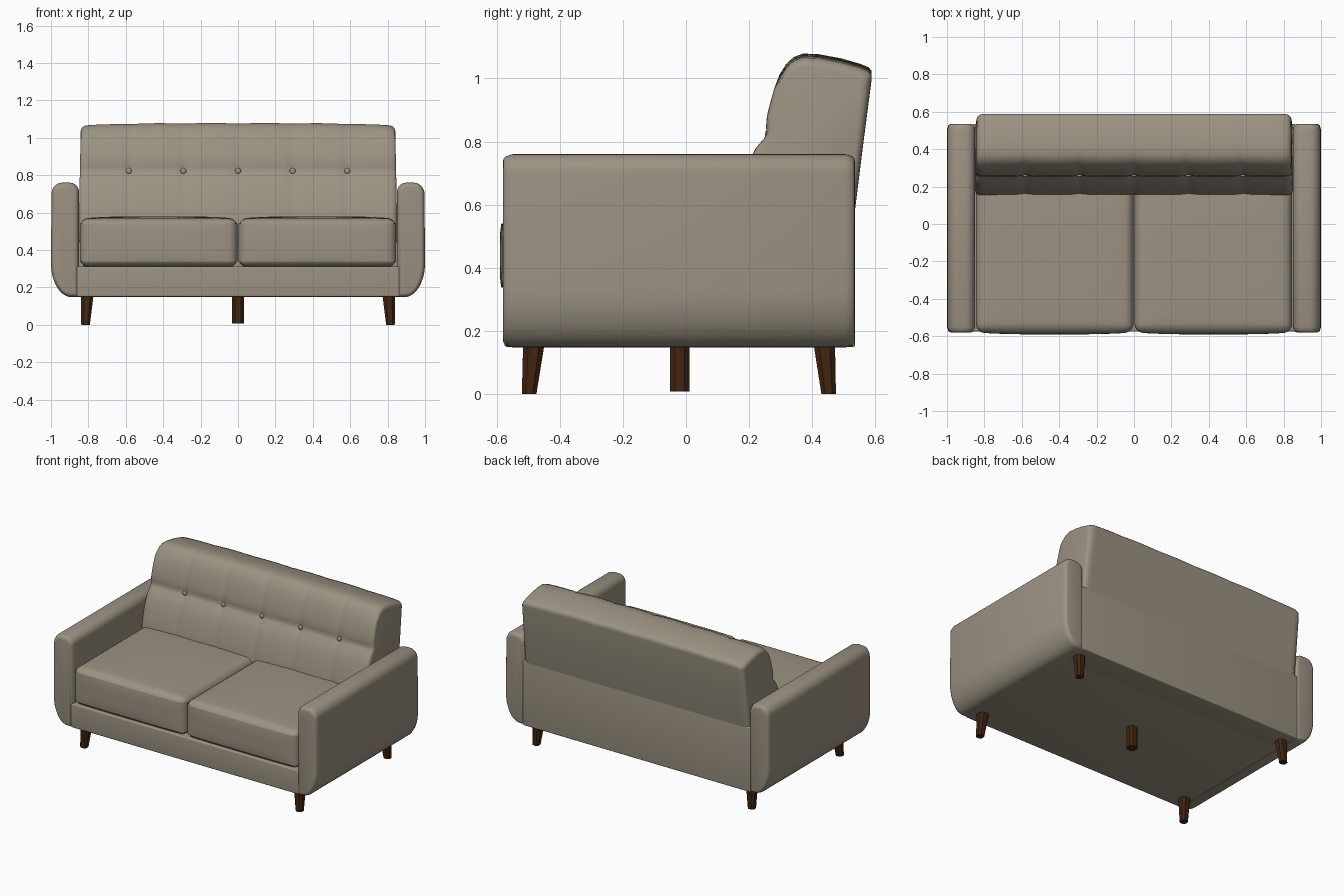
import bpy, bmesh, math
from mathutils import Vector

if "Cube" in bpy.data.objects:
    bpy.data.objects.remove(bpy.data.objects["Cube"])


def material(name, rgb):
    m = bpy.data.materials.new(name)
    m.use_nodes = True
    m.diffuse_color = (*rgb, 1)
    m.node_tree.nodes["Principled BSDF"].inputs["Base Color"].default_value = (*rgb, 1)
    return m


FABRIC = material("taupe_fabric", (0.33, 0.29, 0.222))
WOOD = material("dark_walnut", (0.055, 0.018, 0.005))


def finish(name, bm, mat, angle=40):
    bmesh.ops.recalc_face_normals(bm, faces=bm.faces)
    me = bpy.data.meshes.new(name)
    bm.to_mesh(me)
    bm.free()
    me.materials.append(mat)
    ob = bpy.data.objects.new(name, me)
    bpy.context.collection.objects.link(ob)
    bpy.ops.object.select_all(action="DESELECT")
    ob.select_set(True)
    bpy.context.view_layer.objects.active = ob
    bpy.ops.object.shade_smooth_by_angle(angle=math.radians(angle))
    return ob


def loft(name, rings, mat, angle=40):
    """Skin closed rings of points and cap both ends."""
    bm = bmesh.new()
    loops = [[bm.verts.new(p) for p in ring] for ring in rings]
    n = len(loops[0])
    for a, b in zip(loops, loops[1:]):
        for i in range(n):
            j = (i + 1) % n
            bm.faces.new((a[i], a[j], b[j], b[i]))
    bm.faces.new(loops[0])
    bm.faces.new(loops[-1])
    return finish(name, bm, mat, angle)


def shrink(profile, inset):
    """Pull a 2D profile inwards by about the inset on every side."""
    us, vs = zip(*profile)
    cu, cv = (min(us) + max(us)) / 2, (min(vs) + max(vs)) / 2
    su = 1 - inset / (max(us) - cu)
    sv = 1 - inset / (max(vs) - cv)
    return [(cu + (u - cu) * su, cv + (v - cv) * sv) for u, v in profile]


def soft_box(name, lo, hi, radius, puff=(0, 0, 0), cuts=0):
    """Rounded box whose faces swell outwards by puff."""
    lo, hi = Vector(lo), Vector(hi)
    mid, half = (lo + hi) / 2, (hi - lo) / 2
    bm = bmesh.new()
    bmesh.ops.create_cube(bm, size=2)
    for v in bm.verts:
        v.co = Vector(c * h for c, h in zip(v.co, half))
    if cuts:
        bmesh.ops.subdivide_edges(bm, edges=bm.edges[:], cuts=cuts, use_grid_fill=True)
    sharp = [e for e in bm.edges if e.calc_face_angle(0) > 1]
    bmesh.ops.bevel(bm, geom=sharp, offset=radius, segments=5, profile=0.5,
                    affect="EDGES", clamp_overlap=False)
    for v in bm.verts:
        t = [c / h for c, h in zip(v.co, half)]
        swell = [puff[k] * t[k] * (1 - t[k - 1] ** 4) * (1 - t[k - 2] ** 4) for k in range(3)]
        v.co += Vector(swell) + mid
    return finish(name, bm, FABRIC)


def arc(cx, cz, rx, rz, start, end, steps=8):
    angles = [math.radians(start + (end - start) * i / steps) for i in range(steps + 1)]
    return [(cx + rx * math.cos(a), cz + rz * math.sin(a)) for a in angles]


# Arms: rounded outline running front to back, softened at both ends
arm_profile = ([(0.85, 0.148)] + arc(0.89, 0.33, 0.11, 0.182, -90, 0, 12)
               + arc(0.94, 0.70, 0.057, 0.06, 0, 90) + arc(0.90, 0.71, 0.05, 0.05, 90, 180))
arm_steps = [(-0.58, 0.024), (-0.578, 0.014), (-0.57, 0.006), (-0.55, 0),
             (0.505, 0), (0.525, 0.006), (0.533, 0.014), (0.535, 0.024)]
for side, s in (("left", 1), ("right", -1)):
    rings = [[(s * x, y, z) for x, z in shrink(arm_profile, inset)] for y, inset in arm_steps]
    loft(side + "_arm", rings, FABRIC)

# Frame: seat platform with front rail, and lower back panel
soft_box("seat_base", (-0.865, -0.575, 0.15), (0.865, 0.53, 0.312), 0.008)
soft_box("back_panel", (-0.86, 0.36, 0.15), (0.86, 0.535, 0.592), 0.006)

# Seat cushions
for side, x0, x1 in (("left", 0.003, 0.846), ("right", -0.846, -0.003)):
    soft_box(side + "_seat_cushion", (x0, -0.578, 0.312), (x1, 0.24, 0.566),
             0.045, (0, 0.012, 0.014), 9)

# Backrest: side profile lofted across, with shallow tufted channels
BUTTONS = [-0.584, -0.292, 0, 0.292, 0.584]
back_profile = [(0.50, 0.42), (0.17, 0.42), (0.155, 0.50), (0.158, 0.56), (0.170, 0.62),
                (0.186, 0.68), (0.205, 0.74), (0.225, 0.78), (0.248, 0.81), (0.256, 0.825),
                (0.255, 0.845), (0.260, 0.88), (0.270, 0.92), (0.284, 0.97), (0.300, 1.01),
                (0.322, 1.045), (0.345, 1.066), (0.375, 1.077), (0.42, 1.075), (0.49, 1.062),
                (0.55, 1.045), (0.578, 1.034), (0.588, 1.022), (0.588, 1.005),
                (0.565, 0.82), (0.536, 0.588), (0.53, 0.56)]
ends = [(0.849, 0.03), (0.846, 0.016), (0.838, 0.007), (0.822, 0.001)]
count = 112
stations = ([(-x, i) for x, i in ends]
            + [(-0.8 + 1.6 * k / count, 0) for k in range(count + 1)]
            + [(x, i) for x, i in reversed(ends)])
rings = []
for x, inset in stations:
    gap = min(abs(x - b) for b in BUTTONS)
    channel = math.exp(-(gap / 0.022) ** 2)
    pillow = min(gap / 0.146, 1) ** 0.5
    ring = []
    for y, z in shrink(back_profile, inset):
        if y < 0.4:
            dimple = math.exp(-((z - 0.825) / 0.03) ** 2)
            y += channel * (0.003 + 0.008 * dimple) - 0.004 * pillow * (1 - dimple)
        if z > 1:
            z += 0.004 * pillow - 0.002 - 0.014 * abs(x / 0.85) ** 4
        taper = 1 - 0.025 * max(z - 0.65, 0)
        ring.append((x * taper, y, z))
    rings.append(ring)
loft("backrest", rings, FABRIC, 50)

# Buttons
for i, x in enumerate(BUTTONS):
    bm = bmesh.new()
    bmesh.ops.create_uvsphere(bm, u_segments=16, v_segments=8, radius=0.016)
    for v in bm.verts:
        v.co = (v.co.x + x, v.co.y * 0.55 + 0.259, v.co.z + 0.822)
    finish(f"button_{i + 1}", bm, FABRIC)


def leg(name, top, bottom, r_top, r_bottom, z0):
    """Chamfered square leg tapering from the frame to the floor."""
    def ring(c, r, z):
        k = r * 0.5
        pts = [(r, -k), (r, k), (k, r), (-k, r), (-r, k), (-r, -k), (-k, -r), (k, -r)]
        return [(c[0] + u, c[1] + v, z) for u, v in pts]
    loft(name, [ring(bottom, r_bottom, z0), ring(top, r_top, 0.16)], WOOD, 30)


# Legs: four splayed at the corners and one straight in the middle
for side, s in (("left", 1), ("right", -1)):
    leg(f"front_{side}_leg", (s * 0.806, -0.482), (s * 0.815, -0.497), 0.034, 0.023, 0)
    leg(f"back_{side}_leg", (s * 0.806, 0.438), (s * 0.815, 0.452), 0.034, 0.023, 0)
leg("centre_leg", (0, -0.02), (0, -0.02), 0.031, 0.031, 0.008)
